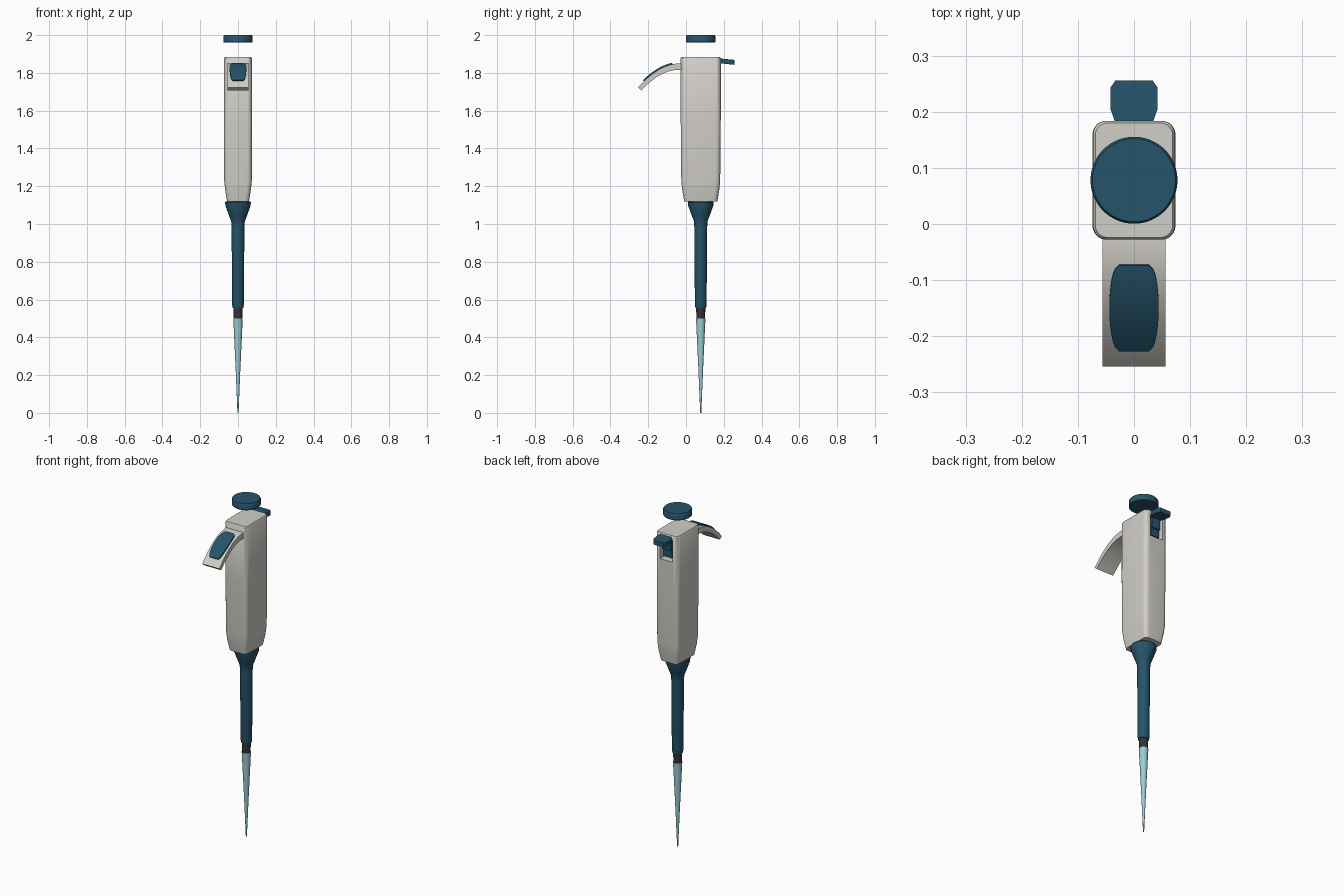
import bpy, bmesh, math

default = bpy.data.objects.get("Cube")
if default:
    bpy.data.objects.remove(default, do_unlink=True)

AXIS_Y = 0.078  # depth of the main vertical axis


def material(name, rgb):
    m = bpy.data.materials.new(name)
    m.use_nodes = True
    m.diffuse_color = (*rgb, 1)
    m.node_tree.nodes["Principled BSDF"].inputs["Base Color"].default_value = (*rgb, 1)
    return m


shell = material("warm grey plastic", (0.64, 0.62, 0.58))
blue = material("deep blue plastic", (0.019, 0.088, 0.145))
dark = material("dark grey", (0.035, 0.035, 0.038))
clear = material("pale aqua", (0.34, 0.61, 0.67))


def loft(name, rings, mat, smooth=35):
    """Skin a stack of equal-length closed rings and cap both ends."""
    bm = bmesh.new()
    loops = [[bm.verts.new(p) for p in ring] for ring in rings]
    n = len(loops[0])
    for a, b in zip(loops, loops[1:]):
        for i in range(n):
            j = (i + 1) % n
            bm.faces.new((a[i], a[j], b[j], b[i]))
    bm.faces.new(loops[0][::-1])
    bm.faces.new(loops[-1])
    bmesh.ops.recalc_face_normals(bm, faces=bm.faces)
    mesh = bpy.data.meshes.new(name)
    bm.to_mesh(mesh)
    bm.free()
    mesh.materials.append(mat)
    obj = bpy.data.objects.new(name, mesh)
    bpy.context.collection.objects.link(obj)
    finish(obj, smooth)
    return obj


def finish(obj, angle):
    bpy.ops.object.select_all(action="DESELECT")
    obj.select_set(True)
    bpy.context.view_layer.objects.active = obj
    bpy.ops.object.shade_smooth_by_angle(angle=math.radians(angle))


def lathe(name, profile, mat, sides=40):
    """Turn a (radius, height) profile about the main axis."""
    turn = [math.tau * i / sides for i in range(sides)]
    return loft(name, [[(r * math.cos(t), AXIS_Y + r * math.sin(t), z) for t in turn]
                       for r, z in profile], mat)


def rounded_rect(hx, hy, radius, z, steps=6):
    ring = []
    for k, (sx, sy) in enumerate([(1, 1), (-1, 1), (-1, -1), (1, -1)]):
        for i in range(steps + 1):
            t = math.pi / 2 * (k + i / steps)
            ring.append((sx * (hx - radius) + radius * math.cos(t),
                         AXIS_Y + sy * (hy - radius) + radius * math.sin(t), z))
    return ring


def box(name, x, y0, y1, z0, z1, mat):
    return loft(name, [[(-x, y0, z), (x, y0, z), (x, y1, z), (-x, y1, z)]
                       for z in (z0, z1)], mat)


# Handle body with tapered foot and a slot in the back
body = loft("handle_body", [
    rounded_rect(0.058, 0.088, 0.022, 1.12),
    rounded_rect(0.068, 0.098, 0.024, 1.18),
    rounded_rect(0.073, 0.103, 0.025, 1.23),
    rounded_rect(0.074, 0.106, 0.025, 1.55),
    rounded_rect(0.073, 0.106, 0.025, 1.878),
    rounded_rect(0.069, 0.102, 0.022, 1.884)], shell)
cutter = box("slot_cutter", 0.04, 0.145, 0.25, 1.73, 1.86, shell)
cutter.hide_render = True
cut = body.modifiers.new("slot", "BOOLEAN")
cut.operation = "DIFFERENCE"
cut.solver = "EXACT"
cut.object = cutter
bpy.context.view_layer.objects.active = body
bpy.ops.object.modifier_apply(modifier=cut.name)
bpy.data.objects.remove(cutter, do_unlink=True)
finish(body, 35)

# Plunger button
lathe("plunger_button", [(0.073, 1.96), (0.0775, 1.964), (0.0775, 1.995),
                         (0.074, 2.0)], blue, 64)

# Lower shaft, collar and disposable tip
lathe("lower_shaft", [(0.066, 1.118), (0.068, 1.115), (0.067, 1.098), (0.046, 1.04),
                      (0.036, 1.015), (0.034, 0.98), (0.031, 0.57), (0.028, 0.556)], blue)
lathe("tip_collar", [(0.022, 0.49), (0.025, 0.56)], dark)
lathe("tip", [(0.003, 0.0), (0.012, 0.22), (0.025, 0.5)], clear)


# Finger hook and its pad follow one curved path
def curve_point(y, offset):
    """Point on the hook curve, moved along the curve normal."""
    z = 1.85 - 2.55 * (y + 0.03) ** 2
    slope = -5.1 * (y + 0.03)
    length = math.hypot(1, slope)
    return y - slope / length * offset, z + offset / length


def curved_plate(name, y0, y1, half_width, bottom, top, mat, steps=20):
    rings = []
    for i in range(steps + 1):
        u = i / steps
        y = y0 + (y1 - y0) * u
        w = half_width(u)
        lo, hi = curve_point(y, bottom(u)), curve_point(y, top(u))
        rings.append([(-w, *lo), (w, *lo), (w, *hi), (-w, *hi)])
    return loft(name, rings, mat, 30)


curved_plate("finger_hook", -0.024, -0.254, lambda u: 0.056,
             lambda u: -0.035 + 0.012 * u, lambda u: 0, shell)
curved_plate("finger_hook_pad", -0.072, -0.222,
             lambda u: 0.026 + 0.018 * math.sqrt(1 - (2 * u - 1) ** 2),
             lambda u: -0.004, lambda u: 0.008, blue)

# Ejector lever: thumb tab outside, stem recessed in the slot
outline = [(0.035, 0.15), (0.035, 0.185), (0.042, 0.205), (0.042, 0.243), (0.033, 0.256)]
outline += [(-x, y) for x, y in reversed(outline)]
loft("ejector_tab", [[(x, y, z - 0.1 * max(0, y - 0.185)) for x, y in outline]
                     for z in (1.85, 1.876)], blue)
box("ejector_stem", 0.028, 0.14, 0.178, 1.79, 1.855, blue)
box("ejector_stem_foot", 0.028, 0.14, 0.17, 1.745, 1.79, blue)
